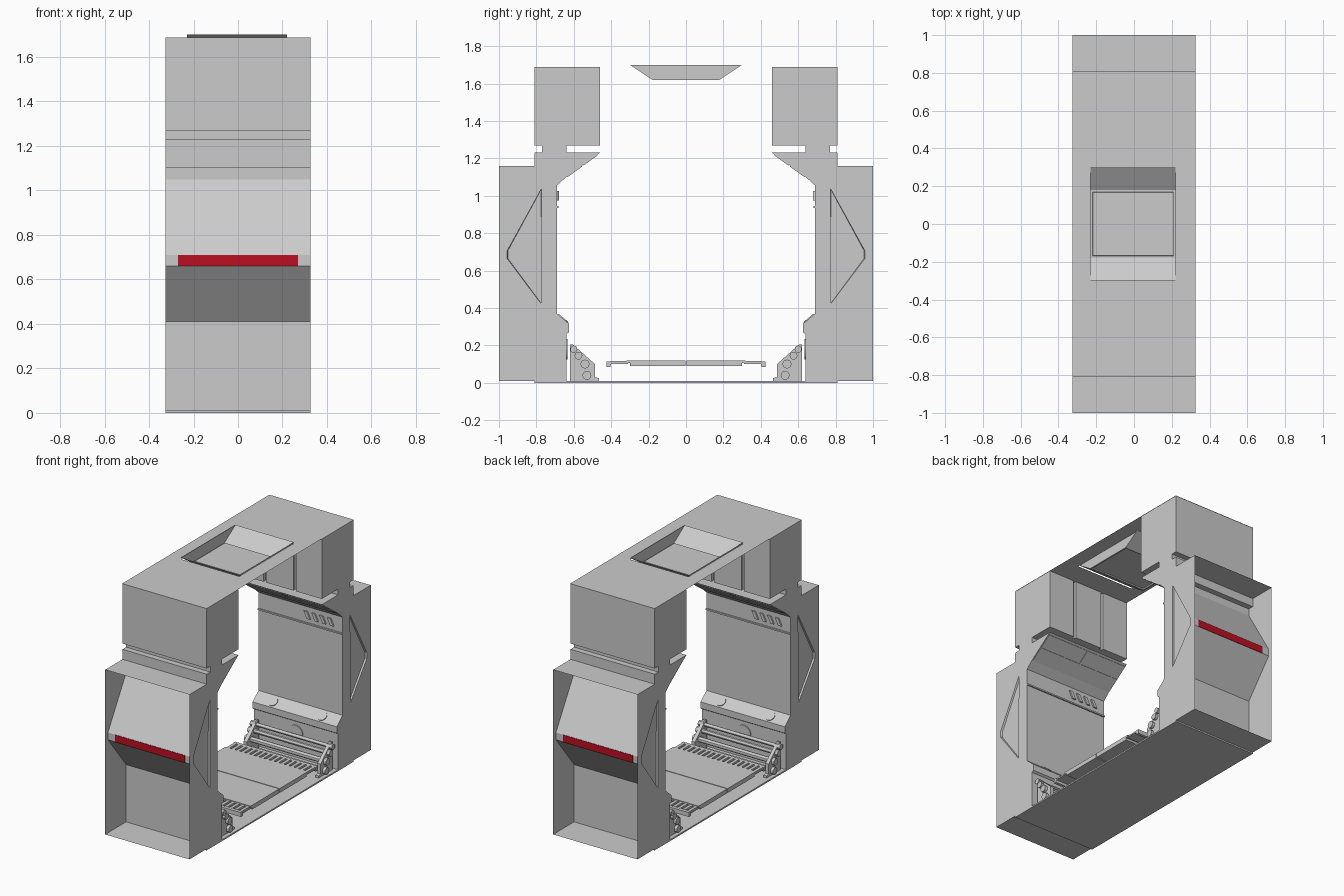
import bpy, bmesh
from mathutils import Vector

if "Cube" in bpy.data.objects:
    bpy.data.objects.remove(bpy.data.objects["Cube"])

W = 0.325  # half width of the corridor segment


def finish(name, bm, color=None, closed=True):
    if closed:
        bmesh.ops.recalc_face_normals(bm, faces=bm.faces)
    me = bpy.data.meshes.new(name)
    bm.to_mesh(me)
    bm.free()
    ob = bpy.data.objects.new(name, me)
    bpy.context.collection.objects.link(ob)
    if color:
        mat = bpy.data.materials.new(name)
        mat.diffuse_color = color
        mat.use_nodes = True
        mat.node_tree.nodes["Principled BSDF"].inputs["Base Color"].default_value = mat.diffuse_color
        me.materials.append(mat)
    return ob


def add_prism(bm, pts, x0, x1, s=1):
    """Extrude a (y, z) profile along x; s mirrors it in y."""
    a = [bm.verts.new((x0, s * y, z)) for y, z in pts]
    b = [bm.verts.new((x1, s * y, z)) for y, z in pts]
    caps = [bm.faces.new(a), bm.faces.new(b)]
    for i in range(len(a)):
        j = (i + 1) % len(a)
        bm.faces.new((a[i], a[j], b[j], b[i]))
    return caps


def rect(y0, y1, z0, z1):
    return [(y0, z0), (y1, z0), (y1, z1), (y0, z1)]


def prism(name, pts, x0=-W, x1=W, s=1, color=None):
    bm = bmesh.new()
    add_prism(bm, pts, x0, x1, s)
    return finish(name, bm, color)


def add_cyl(bm, p0, p1, r, n=12):
    p0, p1 = Vector(p0), Vector(p1)
    d = p1 - p0
    m = d.to_track_quat('Z', 'Y').to_matrix().to_4x4()
    m.translation = (p0 + p1) / 2
    bmesh.ops.create_cone(bm, cap_ends=True, segments=n, radius1=r, radius2=r,
                          depth=d.length, matrix=m)


def sheets(name, polys):
    bm = bmesh.new()
    for p in polys:
        bm.faces.new([bm.verts.new(v) for v in p])
    return finish(name, bm, closed=False)


def slope_plate(bm, a, b, t0, t1, x0, x1, s, h=0.006):
    """Thin plate lying on the line a-b between fractions t0 and t1."""
    a, b = Vector(a), Vector(b)
    d = (b - a).normalized()
    n = Vector((-d.y, d.x)) * h
    if n.x > 0:
        n = -n
    p, q = a.lerp(b, t0), a.lerp(b, t1)
    add_prism(bm, [p, q, q + n, p + n], x0, x1, s)


for s, side in ((1, "back"), (-1, "front")):
    # wall body with soffit above and skirting below
    prism(f"wall_body_{side}", [
        (.46, 1.23), (.81, 1.23), (.81, 1.10), (.77, 1.10), (.77, .01), (.64, .01),
        (.64, .26), (.625, .27), (.625, .315), (.69, .37), (.69, 1.055), (.64, 1.10)], s=s)
    prism(f"wall_neck_{side}", rect(.64, .77, 1.225, 1.275), s=s)

    # upper block with three inner panels separated by grooves
    prism(f"upper_block_{side}", rect(.48, .81, 1.27, 1.688), s=s)
    bm = bmesh.new()
    for x0, x1 in ((-W, -.125), (-.105, .105), (.125, W)):
        add_prism(bm, rect(.46, .48, 1.27, 1.688), x0, x1, s)
    finish(f"upper_panels_{side}", bm)

    # outer wedge with inset pockets on its ends
    bm = bmesh.new()
    caps = add_prism(bm, [(.77, 1.05), (.97, .71), (.97, .66), (.77, .41)], -W, W, s)
    bmesh.ops.recalc_face_normals(bm, faces=bm.faces)
    bmesh.ops.inset_individual(bm, faces=caps, thickness=.014, depth=0)
    bmesh.ops.inset_individual(bm, faces=caps, thickness=.004, depth=-.012)
    finish(f"outer_wedge_{side}", bm)
    prism(f"red_strip_{side}", rect(.965, .973, .66, .71), -.27, .27, s, (.5, .005, .015, 1))

    # thin hood around the outer recess
    cheek = [(.77, .01), (1, .01), (1, 1.16), (.81, 1.16), (.81, 1.10), (.77, 1.10),
             (.77, 1.05), (.97, .71), (.97, .66), (.77, .41)]
    polys = [[(x, s * y, z) for y, z in cheek] for x in (-W, W)]
    for y, z in ((.77, .01), (.81, 1.16)):
        polys.append([(-W, s * y, z), (W, s * y, z), (W, s, z), (-W, s, z)])
    sheets(f"outer_hood_{side}", polys)

    # soffit plates with seams
    bm = bmesh.new()
    a, b = (.46, 1.23), (.64, 1.10)
    for x0, x1 in ((-.32, -.004), (.004, .32)):
        slope_plate(bm, a, b, .08, .5, x0, x1, s, .004)
    slope_plate(bm, a, b, .54, .98, -.32, .32, s, .004)
    finish(f"soffit_plates_{side}", bm)

    # wall trim and slanted vent bars
    prism(f"wall_trim_{side}", rect(.681, .692, .935, .945), s=s)
    bm = bmesh.new()
    for i in range(4):
        x = .03 + i * .06
        y0, y1 = .68, .692
        lo, hi = (x + .025, .975), (x, 1.025)
        vs = [[bm.verts.new((s * px, s * y, z)) for px, z in
               (lo, (lo[0] + .025, lo[1]), (hi[0] + .025, hi[1]), hi)] for y in (y0, y1)]
        bm.faces.new(vs[0])
        bm.faces.new(vs[1])
        for k in range(4):
            j = (k + 1) % 4
            bm.faces.new((vs[0][k], vs[0][j], vs[1][j], vs[1][k]))
    finish(f"vent_bars_{side}", bm)

    # round caps on the skirting
    bm = bmesh.new()
    n = Vector((0, -s * .055, .065)).normalized() * .005
    for x in (-.19, .19):
        c = Vector((x, s * .6575, .3425))
        add_cyl(bm, c - n, c + n, .034, 24)
    add_cyl(bm, (0, s * .645, .18), (0, s * .633, .18), .055, 24)
    finish(f"skirting_caps_{side}", bm)

    # pipe brackets
    bm = bmesh.new()
    for x in (-.285, .285):
        add_prism(bm, [(.62, .005), (.62, .205), (.605, .205), (.487, .10), (.487, .03),
                       (.465, .025), (.465, .005)], x - .012, x + .012, s)
    finish(f"pipe_brackets_{side}", bm)

    # pipes with end knobs
    bm = bmesh.new()
    for y, z, r in ((.60, .18, .013), (.575, .145, .015), (.54, .10, .018), (.53, .04, .018)):
        add_cyl(bm, (-.31, s * y, z), (.31, s * y, z), r)
        for x in (-.297, .297):
            add_cyl(bm, (x - .02, s * y, z), (x + .02, s * y, z), r + .006)
    ob = finish(f"pipes_{side}", bm)

    # floor grating beside the walkway
    bm = bmesh.new()
    add_prism(bm, rect(.29, .318, .106, .12), -.32, .32, s)
    add_prism(bm, [(.40, .105), (.405, .085), (.425, .085), (.425, .115), (.40, .115)], -.32, .32, s)
    for i in range(17):
        x = -.304 + i * .038
        add_prism(bm, rect(.31, .405, .103, .116), x - .011, x + .011, s)
    add_prism(bm, rect(.31, .405, .101, .104), -.32, .32, s)
    finish(f"floor_grating_{side}", bm)

    # walkway halves, with a seam between them
    prism(f"walkway_{side}", rect(.003, .30, .09, .12), -.32, .32, s)

# base slab
prism("base_slab", rect(-.81, .81, 0, .01))

# ceiling sheet with an opening
hx0, hx1, hy = -.23, .22, .30
bm = bmesh.new()
for x0, x1, y0, y1 in ((-W, W, hy, .81), (-W, W, -.81, -hy), (-W, hx0, -hy, hy), (hx1, W, -hy, hy)):
    bm.faces.new([bm.verts.new((x, y, 1.69)) for x, y in
                  ((x0, y0), (x1, y0), (x1, y1), (x0, y1))])
bmesh.ops.remove_doubles(bm, verts=bm.verts, dist=.0005)
finish("ceiling_sheet", bm, closed=False)

# hanging light tray, open above, with a recessed panel below
bm = bmesh.new()
add_prism(bm, [(-.30, 1.70), (-.18, 1.62), (.18, 1.62), (.30, 1.70)], hx0, hx1)
bmesh.ops.recalc_face_normals(bm, faces=bm.faces)
top = [f for f in bm.faces if f.normal.z > .9]
bottom = [f for f in bm.faces if f.normal.z < -.9]
bmesh.ops.delete(bm, geom=top, context='FACES_ONLY')
bmesh.ops.inset_individual(bm, faces=bottom, thickness=.015, depth=0)
bmesh.ops.inset_individual(bm, faces=bottom, thickness=.002, depth=-.008)
finish("ceiling_light_tray", bm, closed=False)

# smooth the round parts
for ob in bpy.data.objects:
    ob.select_set(ob.name.startswith(("pipes_", "skirting_caps")))
    if ob.select_get():
        bpy.context.view_layer.objects.active = ob
bpy.ops.object.shade_smooth_by_angle()
